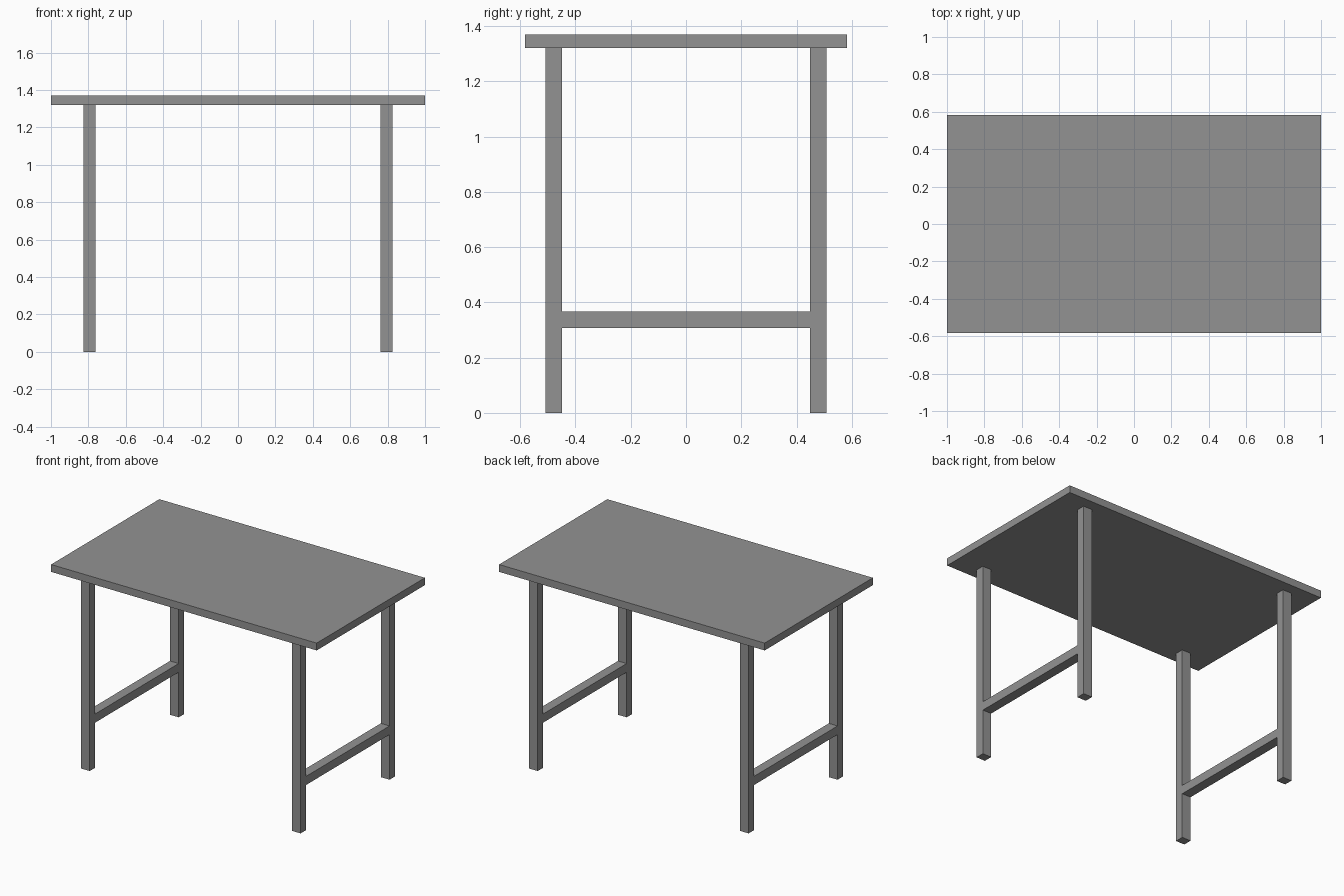
import bpy

if "Cube" in bpy.data.objects:
    bpy.data.objects.remove(bpy.data.objects["Cube"])

grey = bpy.data.materials.new("plain grey")
grey.diffuse_color = (0.29, 0.29, 0.29, 1)
grey.use_nodes = True
grey.node_tree.nodes["Principled BSDF"].inputs["Base Color"].default_value = grey.diffuse_color


def box(name, lo, hi):
    """Axis-aligned box between two corners."""
    bpy.ops.mesh.primitive_cube_add(size=1, location=[(a + b) / 2 for a, b in zip(lo, hi)])
    ob = bpy.context.object
    ob.name = name
    ob.scale = [b - a for a, b in zip(lo, hi)]
    bpy.ops.object.transform_apply(location=False, rotation=False, scale=True)
    ob.data.materials.append(grey)
    return ob


LEG_X = (0.761, 0.827)   # inner and outer leg faces
LEG_Y = (0.449, 0.508)
TOP_Z = (1.32, 1.37)

# Table top
box("table_top", (-1, -0.582, TOP_Z[0]), (1, 0.582, TOP_Z[1]))

for sx, side in ((-1, "left"), (1, "right")):
    x0, x1 = sorted(sx * v for v in LEG_X)
    # Front and back legs
    for sy, end in ((-1, "front"), (1, "back")):
        y0, y1 = sorted(sy * v for v in LEG_Y)
        box(f"{end}_{side}_leg", (x0, y0, 0), (x1, y1, TOP_Z[0]))
    # Low rail joining the two legs, flush with their faces
    box(f"{side}_stretcher", (x0, -LEG_Y[0], 0.307), (x1, LEG_Y[0], 0.366))
